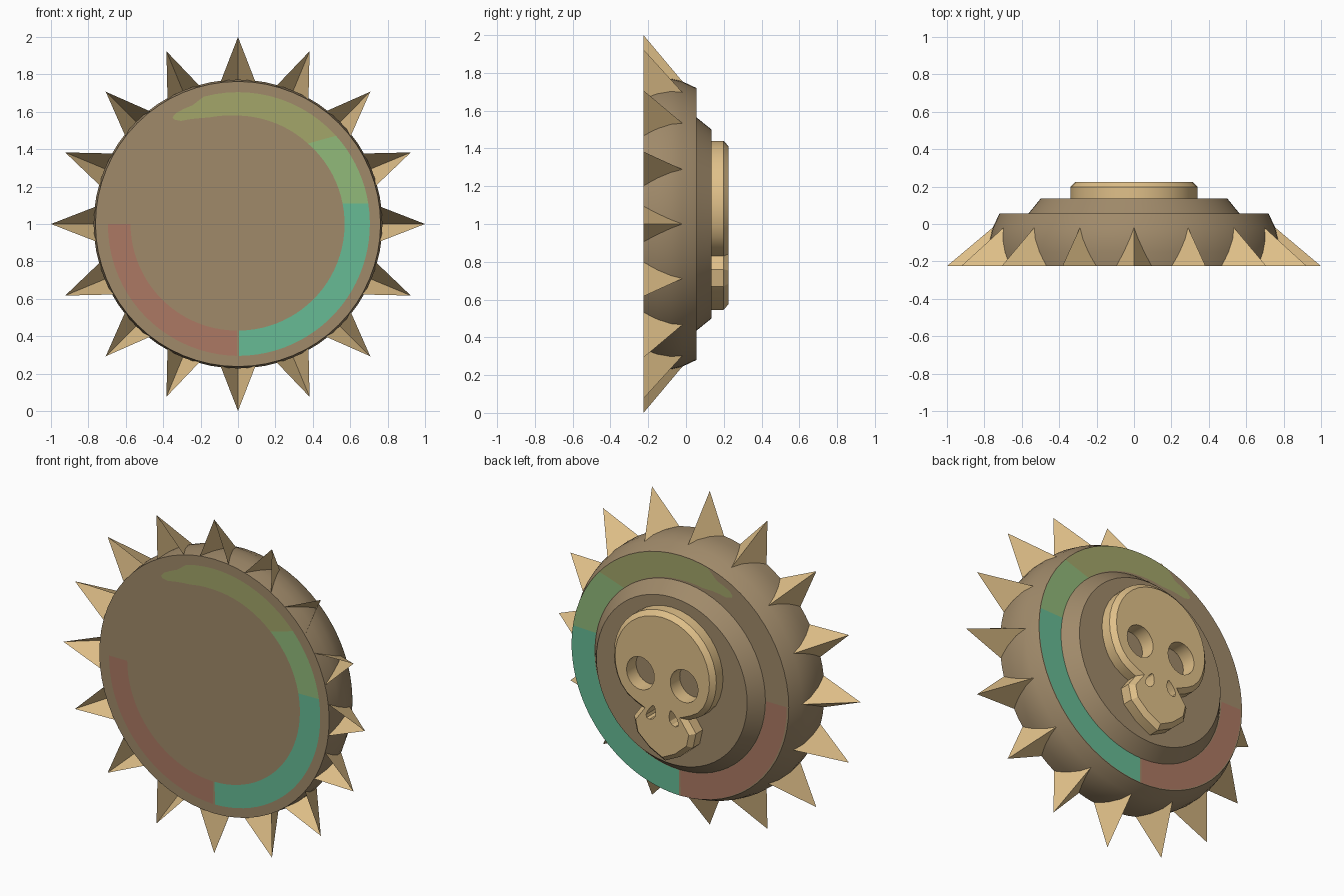
import bpy, bmesh
from math import sin, cos, radians, pi
from mathutils import Vector

if "Cube" in bpy.data.objects:
    bpy.data.objects.remove(bpy.data.objects["Cube"], do_unlink=True)

CENTRE = 1.0      # height of the shield axis
FRONT = -0.225    # plane of the flat front


def material(name, rgb):
    """Flat colour given as 8 bit sRGB, stored linear."""
    lin = [((c / 255 + 0.055) / 1.055) ** 2.4 for c in rgb] + [1.0]
    m = bpy.data.materials.new(name)
    m.use_nodes = True
    m.diffuse_color = lin
    m.node_tree.nodes["Principled BSDF"].inputs["Base Color"].default_value = lin
    return m


BROWN = material("brown_wood", (160, 138, 106))
TAN = material("tan_bone", (224, 192, 137))
TEAL = material("teal_paint", (103, 187, 149))
GREEN = material("green_paint", (145, 186, 122))
OLIVE = material("olive_paint", (163, 166, 106))
RED = material("red_paint", (172, 121, 99))


def polar(r, deg, y):
    a = radians(deg)
    return Vector((r * cos(a), y, CENTRE + r * sin(a)))


def finish(name, bm, mat, smooth=False, recalc=True):
    if recalc:
        bmesh.ops.recalc_face_normals(bm, faces=bm.faces)
    mesh = bpy.data.meshes.new(name)
    bm.to_mesh(mesh)
    bm.free()
    mesh.materials.append(mat)
    ob = bpy.data.objects.new(name, mesh)
    bpy.context.collection.objects.link(ob)
    if smooth:
        bpy.ops.object.select_all(action="DESELECT")
        ob.select_set(True)
        bpy.context.view_layer.objects.active = ob
        bpy.ops.object.shade_smooth_by_angle(angle=radians(25))
    return ob


# Stepped round body, turned about the y axis
def lathe(name, profile, mat, n=64):
    bm = bmesh.new()
    rings = [[bm.verts.new(polar(r, 360 * i / n, y)) for i in range(n)]
             for r, y in profile]
    for a, b in zip(rings, rings[1:]):
        for i in range(n):
            j = (i + 1) % n
            bm.faces.new((a[i], a[j], b[j], b[i]))
    bm.faces.new(rings[0])
    bm.faces.new(rings[-1])
    return finish(name, bm, mat, smooth=True)


lathe("shield_body", [(0.762, FRONT), (0.772, -0.15), (0.77, -0.08), (0.755, -0.02),
                      (0.72, 0.055), (0.565, 0.055), (0.5, 0.135)], BROWN)

# Hollow spikes around the rim, open toward the front
bm = bmesh.new()
for k in range(16):
    ang = k * 22.5
    tip = bm.verts.new(polar(1.0, ang, FRONT))
    ridge = bm.verts.new(polar(0.75, ang, -0.015))
    mid = polar(0.755, ang, FRONT)
    side = Vector((-sin(radians(ang)), 0, cos(radians(ang)))) * 0.095
    left, right = bm.verts.new(mid + side), bm.verts.new(mid - side)
    bm.faces.new((tip, ridge, left))
    bm.faces.new((tip, right, ridge))
for f in bm.faces:
    f.normal_update()
    if f.normal.y < 0:
        f.normal_flip()
finish("rim_spikes", bm, TAN, recalc=False)


# Painted arcs: stations give (inner angle, outer angle, inner radius, outer radius)
def paint_arc(name, stations, y, mat):
    bm = bmesh.new()
    pairs = []
    for s, e in zip(stations, stations[1:]):
        steps = max(1, int(abs(e[0] - s[0]) / 4))
        for i in range(steps + (e is stations[-1])):
            t = i / steps
            ai, ao, ri, ro = [p + (q - p) * t for p, q in zip(s, e)]
            pairs.append((bm.verts.new(polar(ri, ai, y)), bm.verts.new(polar(ro, ao, y))))
    for (a, b), (c, d) in zip(pairs, pairs[1:]):
        f = bm.faces.new((a, b, d, c))
        f.normal_update()
        if f.normal.y * y < 0:
            f.normal_flip()
    finish(name, bm, mat, recalc=False)


for where, y, ri, ro in (("front", FRONT - 0.003, 0.57, 0.705),
                         ("back", 0.058, 0.566, 0.718)):
    paint_arc(where + "_teal_arc", [(-89.5, -89.5, ri, ro), (11, 9, ri, ro)], y, TEAL)
    paint_arc(where + "_green_arc", [(11, 9, ri, ro), (49, 42, ri, ro)], y, GREEN)
    paint_arc(where + "_olive_arc", [(49, 42, ri, ro), (90, 90, ri + 0.01, ro),
                                     (105, 105, ri + 0.02, ro), (111, 111, 0.605, 0.68),
                                     (119, 119, 0.63, 0.68), (121.5, 121.5, 0.655, 0.67)],
              y, OLIVE)
    paint_arc(where + "_red_arc", [(180, 180, ri + 0.005, ro - 0.01),
                                   (269.5, 269.5, ri, ro)], y, RED)


# Flat outline (x, z about the centre) pulled from y0 to y1
def prism(name, outline, y0, y1, mat, chamfer=0.0):
    bm = bmesh.new()
    lo, hi = [[bm.verts.new((x, y, CENTRE + z)) for x, z in outline] for y in (y0, y1)]
    n = len(outline)
    bm.faces.new(lo)
    top = bm.faces.new(hi)
    for i in range(n):
        j = (i + 1) % n
        bm.faces.new((lo[i], lo[j], hi[j], hi[i]))
    bmesh.ops.recalc_face_normals(bm, faces=bm.faces)
    if chamfer:
        bmesh.ops.bevel(bm, geom=list(top.edges), offset=chamfer, segments=1,
                        affect="EDGES", profile=0.5)
    return finish(name, bm, mat)


# Skull emblem: round cranium, cheek notch, flared jaw, mirrored in x
half = [(0.34 * cos(radians(a)), 0.1 + 0.34 * sin(radians(a))) for a in range(80, -31, -10)]
half += [(0.25, -0.12), (0.2, -0.15), (0.155, -0.17), (0.205, -0.24),
         (0.185, -0.33), (0.1, -0.405)]
outline = [(0, 0.44)] + half + [(0, -0.455)] + [(-x, z) for x, z in reversed(half)]
skull = prism("skull_emblem", outline, 0.13, 0.225, TAN, chamfer=0.027)


# Eye sockets and slanted drop-shaped nostrils cut through the skull
def hole(cx, cz, rx, rz, taper, slant, n=24):
    pts = []
    for i in range(n):
        a = 2 * pi * i / n
        z = rz * sin(a)
        pts.append((cx + rx * cos(a) * (1 - taper * sin(a)) - slant * z, cz + z))
    return prism("hole_cutter", pts, 0.05, 0.3, TAN)


cutters = []
for s in (1, -1):
    cutters.append(hole(s * 0.145, 0.04, 0.092, 0.098, 0, 0))
    cutters.append(hole(s * 0.072, -0.175, 0.027, 0.045, 0.45, s * 0.3, 12))
for c in cutters:
    c.hide_render = True
    mod = skull.modifiers.new("cut", "BOOLEAN")
    mod.operation, mod.solver, mod.object = "DIFFERENCE", "EXACT", c
bpy.context.view_layer.update()
graph = bpy.context.evaluated_depsgraph_get()
carved = bpy.data.meshes.new_from_object(skull.evaluated_get(graph))
skull.modifiers.clear()
skull.data = carved
for c in cutters:
    bpy.data.objects.remove(c, do_unlink=True)
bpy.ops.object.select_all(action="DESELECT")
skull.select_set(True)
bpy.context.view_layer.objects.active = skull
bpy.ops.object.shade_smooth_by_angle(angle=radians(25))
